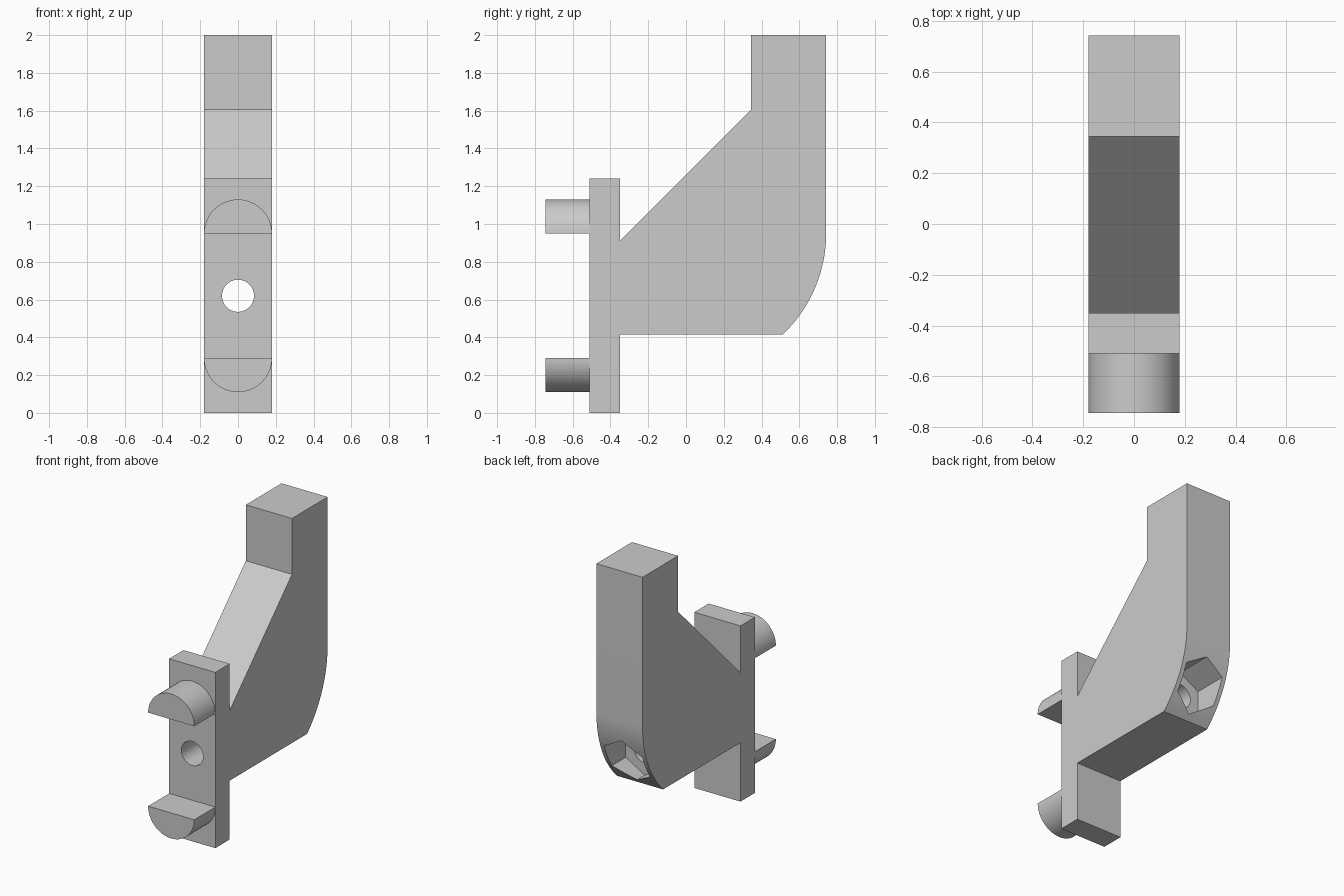
import bpy, bmesh, math
from mathutils import Vector

if "Cube" in bpy.data.objects:
    bpy.data.objects.remove(bpy.data.objects["Cube"], do_unlink=True)

HALF = 0.18          # half of the bracket's width
HOLE_Z = 0.62        # height of the bolt axis

grey = bpy.data.materials.new("plain grey")
grey.use_nodes = True
grey.diffuse_color = (0.6, 0.6, 0.6, 1)
grey.node_tree.nodes["Principled BSDF"].inputs["Base Color"].default_value = (0.6, 0.6, 0.6, 1)


def extrude(name, points, offset):
    """Solid made by extruding a flat outline."""
    bm = bmesh.new()
    face = bm.faces.new([bm.verts.new(p) for p in points])
    result = bmesh.ops.extrude_face_region(bm, geom=[face])
    verts = [v for v in result["geom"] if isinstance(v, bmesh.types.BMVert)]
    bmesh.ops.translate(bm, verts=verts, vec=Vector(offset))
    bmesh.ops.recalc_face_normals(bm, faces=bm.faces)
    mesh = bpy.data.meshes.new(name)
    bm.to_mesh(mesh)
    bm.free()
    obj = bpy.data.objects.new(name, mesh)
    bpy.context.collection.objects.link(obj)
    mesh.materials.append(grey)
    return obj


def arc(cx, cz, radius, start, end, steps):
    """Points on an arc, angles in degrees."""
    angles = [math.radians(start + (end - start) * i / steps) for i in range(steps + 1)]
    return [(cx + radius * math.cos(a), cz + radius * math.sin(a)) for a in angles]


def smooth(obj):
    bpy.ops.object.select_all(action="DESELECT")
    obj.select_set(True)
    bpy.context.view_layer.objects.active = obj
    bpy.ops.object.shade_smooth_by_angle(angle=math.radians(25))


# Mounting plate and swept arm share one side profile
profile = [(-0.51, 0), (-0.35, 0), (-0.35, 0.415)]
profile += arc(0.005, 0.95, 0.737, -46.5, 0, 24)
profile += [(0.742, 2), (0.345, 2), (0.345, 1.605), (-0.35, 0.91), (-0.35, 1.24), (-0.51, 1.24)]
bracket = extrude("bracket_body", [(-HALF, y, z) for y, z in profile], (2 * HALF, 0, 0))

# Bolt hole from the front, and hexagonal nut pocket from the back
hole = arc(0, HOLE_Z, 0.085, 0, 360, 48)[:-1]
pocket = arc(0, HOLE_Z, 0.172, 30, 390, 6)[:-1]
cutters = [
    extrude("bolt_hole_cutter", [(x, -0.8, z) for x, z in hole], (0, 1.8, 0)),
    extrude("nut_pocket_cutter", [(x, 0.46, z) for x, z in pocket], (0, 0.6, 0)),
]
for cutter in cutters:
    cut = bracket.modifiers.new(cutter.name, "BOOLEAN")
    cut.operation = "DIFFERENCE"
    cut.solver = "EXACT"
    cut.object = cutter
    bpy.context.view_layer.objects.active = bracket
    bpy.ops.object.modifier_apply(modifier=cut.name)
for cutter in cutters:
    bpy.data.objects.remove(cutter, do_unlink=True)
smooth(bracket)

# Half-round locating pegs on the front of the plate
for name, z, start in (("upper_peg", 0.95, 0), ("lower_peg", 0.29, 180)):
    outline = arc(0, z, HALF, start, start + 180, 32)
    smooth(extrude(name, [(x, -0.745, h) for x, h in outline], (0, 0.235, 0)))
